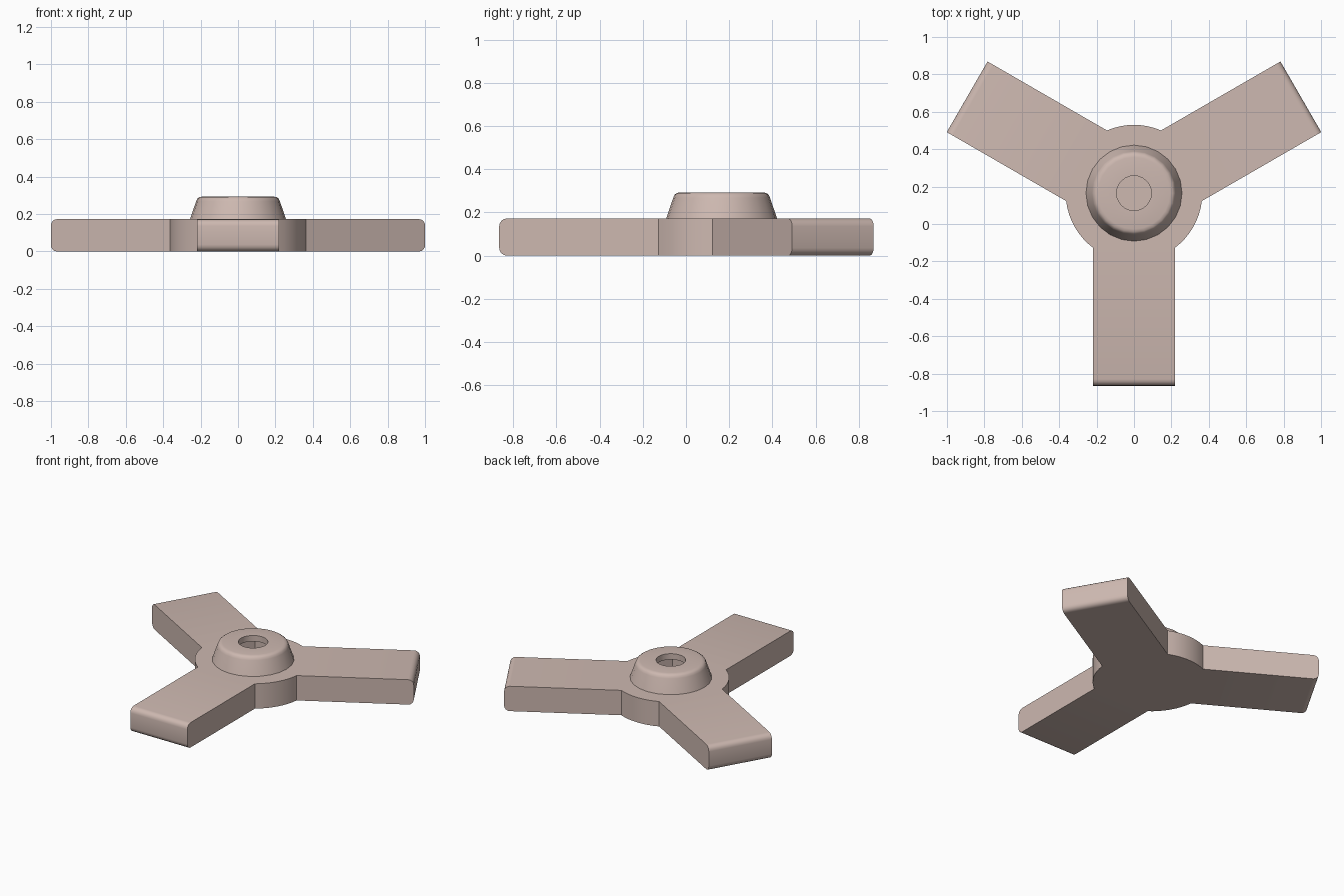
import bpy, bmesh
from math import sin, cos, asin, pi, radians, tau
from mathutils import Vector

CENTRE = Vector((0, 0.165, 0))
THICK, HALF_W, REACH, HUB_R = 0.172, 0.218, 1.03, 0.365
TOP, HOLE_R, LEDGE_Z = 0.293, 0.093, 0.252

if "Cube" in bpy.data.objects:
    bpy.data.objects.remove(bpy.data.objects["Cube"])

clay = bpy.data.materials.new("pale_clay")
clay.use_nodes = True
colour = (0.61, 0.48, 0.435, 1)
clay.diffuse_color = colour
clay.node_tree.nodes["Principled BSDF"].inputs["Base Color"].default_value = colour


def finish(bm, name, angle):
    mesh = bpy.data.meshes.new(name)
    bm.to_mesh(mesh)
    bm.free()
    obj = bpy.data.objects.new(name, mesh)
    obj.location = CENTRE
    bpy.context.collection.objects.link(obj)
    mesh.materials.append(clay)
    bpy.ops.object.select_all(action='DESELECT')
    obj.select_set(True)
    bpy.context.view_layer.objects.active = obj
    bpy.ops.object.shade_smooth_by_angle(angle=radians(angle))
    return obj


def polar(r, a, z=0):
    return Vector((r * cos(a), r * sin(a), z))


# Three-armed body: one outline, extruded, with the arm tips rounded
bm = bmesh.new()
outline = []
half = asin(HALF_W / HUB_R)
STEPS = 8
for k in range(3):
    a = -pi / 2 + k * tau / 3
    along, across = polar(1, a), polar(1, a + pi / 2)
    outline += [along * REACH - across * HALF_W, along * REACH + across * HALF_W]
    sweep = tau / 3 - 2 * half
    outline += [polar(HUB_R, a + half + sweep * i / STEPS) for i in range(STEPS + 1)]
base = bm.faces.new([bm.verts.new(p) for p in outline])
grown = bmesh.ops.extrude_face_region(bm, geom=[base])["geom"]
bmesh.ops.translate(bm, vec=(0, 0, THICK),
                    verts=[g for g in grown if isinstance(g, bmesh.types.BMVert)])
bmesh.ops.recalc_face_normals(bm, faces=bm.faces)
tips = [e for e in bm.edges
        if abs(e.verts[0].co.z - e.verts[1].co.z) < 0.001
        and all(v.co.length > 0.9 for v in e.verts)]
bmesh.ops.bevel(bm, geom=tips, offset=0.036, segments=4, profile=0.5, affect='EDGES')
finish(bm, "three_arm_body", 35)

# Tapered collar with a rounded shoulder and a round hole
bm = bmesh.new()
SIDES = 24
profile = [(0.258, THICK - 0.004), (0.224, 0.268), (0.218, 0.282), (0.207, 0.29),
           (0.192, TOP), (HOLE_R, TOP), (HOLE_R, LEDGE_Z), (0.15, LEDGE_Z)]
rings = [[bm.verts.new(polar(r, tau * i / SIDES, z)) for i in range(SIDES)]
         for r, z in profile]
for low, high in zip(rings, rings[1:]):
    for i in range(SIDES):
        j = (i + 1) % SIDES
        bm.faces.new((low[i], low[j], high[j], high[i]))
finish(bm, "centre_collar", 40)

# Six-sided pocket beneath the hole, facing inward
bm = bmesh.new()
low, high = [[bm.verts.new(polar(0.13, tau * i / 6, z)) for i in range(6)]
             for z in (THICK, LEDGE_Z)]
for i in range(6):
    j = (i + 1) % 6
    bm.faces.new((low[j], low[i], high[i], high[j]))
finish(bm, "nut_pocket", 30)
